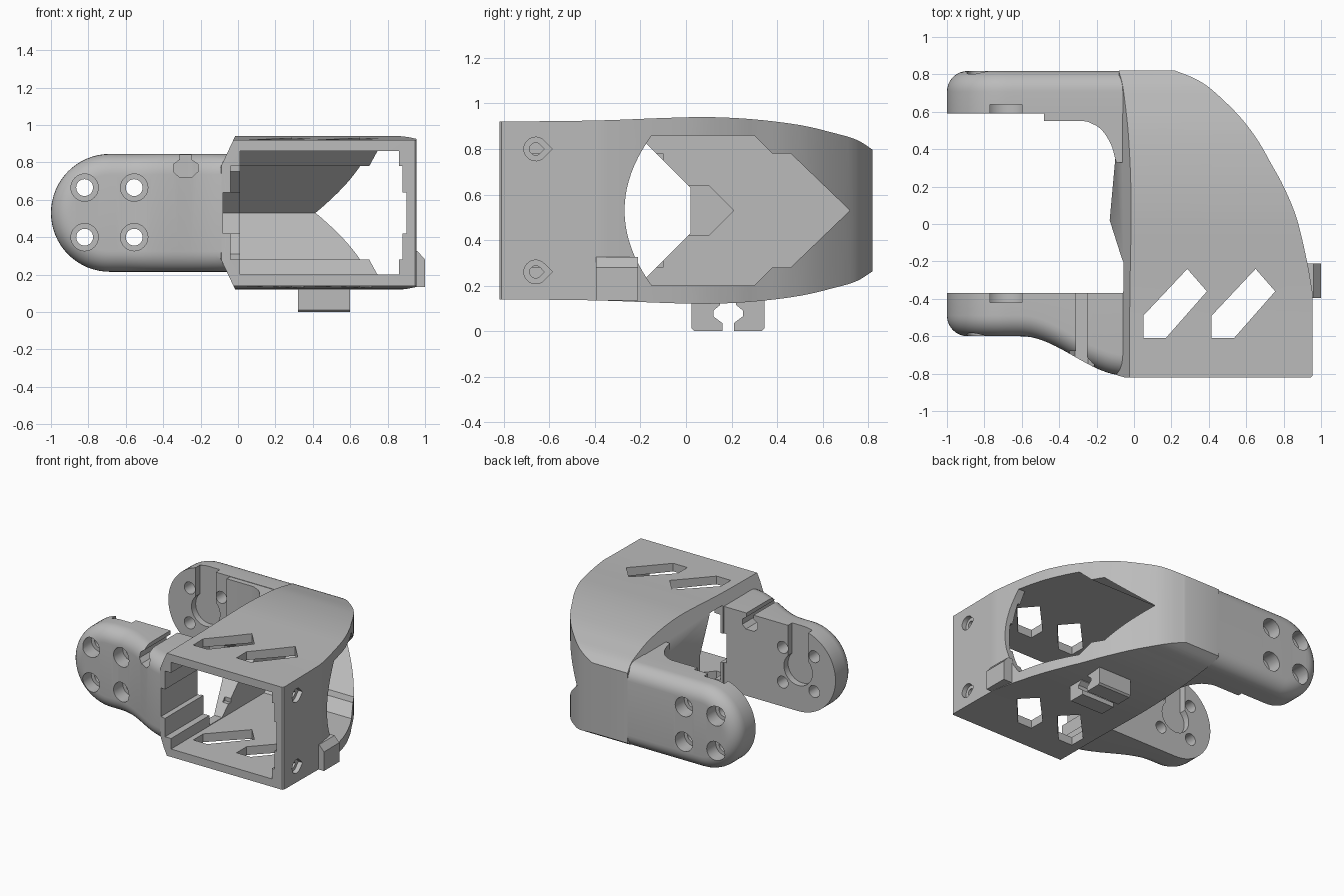
import bpy, bmesh, math
from mathutils import Vector

if "Cube" in bpy.data.objects:
    bpy.data.objects.remove(bpy.data.objects["Cube"])

MID = 0.53                      # height of the symmetry plane
HORN = -0.685                   # x of the pivot in the arms

grey = bpy.data.materials.new("plain_grey")
grey.use_nodes = True
grey.diffuse_color = (0.5, 0.5, 0.5, 1)
grey.node_tree.nodes["Principled BSDF"].inputs["Base Color"].default_value = (0.5, 0.5, 0.5, 1)


def finish(name, bm):
    bmesh.ops.recalc_face_normals(bm, faces=bm.faces)
    mesh = bpy.data.meshes.new(name)
    bm.to_mesh(mesh)
    bm.free()
    mesh.materials.append(grey)
    ob = bpy.data.objects.new(name, mesh)
    bpy.context.collection.objects.link(ob)
    return ob


def prism(name, pts, axis, lo, hi):
    """Extrude a flat outline along one axis."""
    put = {"x": lambda a, b, c: (c, a, b),
           "y": lambda a, b, c: (a, c, b),
           "z": lambda a, b, c: (a, b, c)}[axis]
    bm = bmesh.new()
    low = [bm.verts.new(put(a, b, lo)) for a, b in pts]
    high = [bm.verts.new(put(a, b, hi)) for a, b in pts]
    bm.faces.new(low)
    bm.faces.new(high)
    for i in range(len(pts)):
        j = (i + 1) % len(pts)
        bm.faces.new((low[i], low[j], high[j], high[i]))
    return finish(name, bm)


def rect(a0, a1, b0, b1):
    return [(a0, b0), (a1, b0), (a1, b1), (a0, b1)]


def circle(a, b, r, n=32):
    return [(a + r * math.cos(math.tau * i / n), b + r * math.sin(math.tau * i / n)) for i in range(n)]


def flip(pts):
    return [(a, 2 * MID - b) for a, b in pts]


def mirrored(pts):
    """Close an upper outline with its reflection below the middle."""
    return pts + [p for p in reversed(flip(pts)) if abs(p[1] - MID) > 1e-4]


def spline(pts, steps=5):
    """Smooth curve through the points."""
    p = [Vector(q) for q in pts]
    p = [2 * p[0] - p[1]] + p + [2 * p[-1] - p[-2]]
    out = []
    for a, b, c, d in zip(p, p[1:], p[2:], p[3:]):
        for i in range(steps):
            t = i / steps
            v = 0.5 * (2 * b + (c - a) * t + (2 * a - 5 * b + 4 * c - d) * t**2
                       + (3 * b - a - 3 * c + d) * t**3)
            out.append((v.x, v.y))
    return out + [tuple(pts[-1])]


def boolean(ob, tool, op="DIFFERENCE"):
    m = ob.modifiers.new("cut", "BOOLEAN")
    m.operation, m.solver, m.object = op, "EXACT", tool
    bpy.ops.object.select_all(action="DESELECT")
    ob.select_set(True)
    bpy.context.view_layer.objects.active = ob
    bpy.ops.object.modifier_apply(modifier=m.name)
    bpy.data.objects.remove(tool)


def arm(name, y_in, y_out, x_end, swell=0.0, radius=0.315, fillet=0.11):
    """Round-ended arm with a rolled outer rim that may swell toward the body."""
    side = 1 if y_out > y_in else -1
    straight = [HORN + (x_end - HORN) * i / 20 for i in range(1, 21)]
    levels = [(0, y_in)]
    for k in range(9):
        t = math.pi / 2 * k / 8
        levels.append((fillet * (1 - math.cos(t)), y_out - side * fillet * (1 - math.sin(t))))
    bm = bmesh.new()
    rings = []
    for inset, y in levels:
        r = radius - inset
        pts = [(x, -r) for x in reversed(straight)]
        pts += [(HORN - r * math.sin(math.pi * i / 32), -r * math.cos(math.pi * i / 32)) for i in range(33)]
        pts += [(x, r) for x in straight]
        ring = []
        for x, z in pts:
            t = min(max((x + 0.6) / 0.55, 0), 1)
            push = swell * t * t * (3 - 2 * t) if y != y_in else 0
            ring.append(bm.verts.new((x, y + side * push, MID + z)))
        rings.append(ring)
    n = len(rings[0])
    for a, b in zip(rings, rings[1:]):
        for i in range(n - 1):
            bm.faces.new((a[i], a[i + 1], b[i + 1], b[i]))
    bm.faces.new(rings[0])
    cap = rings[-1]
    for i in range(n // 2):
        quad = [cap[i], cap[i + 1], cap[n - 2 - i], cap[n - 1 - i]]
        bm.faces.new(list(dict.fromkeys(quad)))
    bm.faces.new([r[0] for r in rings] + [r[-1] for r in reversed(rings)])
    return finish(name, bm)


# Main housing: plan outline crossed with the crowned side outline
outer = spline([(0.955, -0.37), (0.925, -0.2), (0.87, 0.03), (0.8, 0.2), (0.74, 0.31),
                (0.66, 0.45), (0.56, 0.58), (0.42, 0.715), (0.33, 0.775), (0.22, 0.82)])
plan = [(-0.05, -0.82), (0.945, -0.82), (0.955, -0.81)] + outer
plan += [(-0.08, 0.82), (-0.1, 0.35), (-0.13, 0.02), (-0.06, -0.2), (-0.06, -0.39),
         (-0.1, -0.45), (-0.1, -0.78), (-0.088, -0.81)]
bracket = prism("bracket", plan, "z", 0, 1.2)
crown = spline([(-0.83, 0.92), (-0.4, 0.925), (-0.1, 0.936), (0.1, 0.94), (0.3, 0.93),
                (0.5, 0.905), (0.65, 0.87), (0.75, 0.84), (0.83, 0.79)])
boolean(bracket, prism("side_outline", mirrored(crown), "x", -0.5, 1.3), "INTERSECT")
slope = [(-0.14, 0.675), (0.0, 0.9725), (-0.3, 0.9725), (-0.3, 0.675)]
for pts in (slope, flip(slope)):
    boolean(bracket, prism("side_slope", pts, "y", -1, 1))

# Arms and the curved web behind the rear arm
boolean(bracket, arm("front_arm", -0.37, -0.6, -0.02, swell=0.21), "UNION")
boolean(bracket, arm("rear_arm", 0.59, 0.818, 0.19), "UNION")
web = [(-0.48, 0.65), (-0.48, 0.55), (-0.27, 0.55)]
web += spline([(-0.25, 0.548), (-0.18, 0.51), (-0.125, 0.43), (-0.095, 0.33)])
web += [(-0.02, 0.33), (-0.02, 0.65)]
boolean(bracket, prism("rear_web", web, "z", 0.218, 0.842), "UNION")

# Stepped chamber open to the front
steps = [(0.9, 0.64), (0.88, 0.64), (0.88, 0.78), (0.86, 0.78), (0.86, 0.86),
         (0.01, 0.86), (0.01, 0.78), (-0.04, 0.78), (-0.04, 0.64), (-0.08, 0.64)]
boolean(bracket, prism("chamber", mirrored(steps), "y", -1, -0.1))

# Wedge-ended chamber that breaks through the curved side
wedge = [(-0.27 + 0.12 * (i / 10) ** 2, MID + 0.33 * i / 10) for i in range(11)]
wedge += [(0.3, 0.86), (0.38, 0.78), (0.46, 0.78), (0.72, MID)]
boolean(bracket, prism("side_opening", mirrored(wedge), "x", 0.01, 1.3))

# Window between the arms and the pointed groove beyond it
window = [(-0.36, 0.855), (-0.205, 0.855), (0.02, 0.63)]
boolean(bracket, prism("window", mirrored(window), "x", -0.3, 0.05))
groove = [(-0.2, 0.64), (0.1, 0.64), (0.21, MID)]
boolean(bracket, prism("groove", mirrored(groove), "x", -0.08, 0.05))

# Slanted vents through roof and floor
for dx in (0, 0.365):
    vent = [(0.05, -0.61), (0.17, -0.61), (0.39, -0.36), (0.285, -0.24), (0.05, -0.49)]
    boolean(bracket, prism("vent", [(x + dx, y) for x, y in vent], "z", -0.2, 1.3))

# Teardrop screw holes in the side wall
for z in (0.26, 0.8):
    for r, x0 in ((0.027, 0.8), (0.052, 0.92)):
        drop = [(-0.66 + r * math.cos(a), z + r * math.sin(a))
                for a in (math.pi / 4 + 1.5 * math.pi * i / 20 for i in range(21))]
        drop.append((-0.66 + r * 1.414, z))
        boolean(bracket, prism("side_screw", drop, "x", x0, 1.2))

# Pivot pockets and counterbored holes in both arms
for lo, hi in ((0.5, 0.64), (-0.42, -0.3)):
    boolean(bracket, prism("pivot_pocket", circle(HORN, MID, 0.12), "y", lo, hi))
    boolean(bracket, prism("pivot_slot", rect(-0.77, -0.6, MID, 0.95), "y", lo, hi))
for x in (-0.82, -0.555):
    for z in (0.4, 0.665):
        boolean(bracket, prism("arm_hole", circle(x, z, 0.045), "y", -1, 1))
        boolean(bracket, prism("rear_bore", circle(x, z, 0.073), "y", 0.71, 1))
        boolean(bracket, prism("front_bore", circle(x, z, 0.073), "y", -1, -0.49))

# Cable keyhole across the front arm
keyhole = [(-0.31, 0.95), (-0.31, 0.815), (-0.345, 0.79), (-0.345, 0.75), (-0.315, 0.722)]
keyhole += [(-0.56 - x, z) for x, z in reversed(keyhole)]
boolean(bracket, prism("keyhole", keyhole, "y", -1, -0.3))

# Side tab
tab = prism("side_tab", [(0.92, 0.135), (1.0, 0.135), (1.0, 0.28), (0.96, 0.325), (0.92, 0.325)],
            "y", -0.395, -0.21)

# Pair of cable hooks under the floor
hook = [(0.025, 0.15), (0.025, 0.012), (0.037, 0), (0.16, 0), (0.16, 0.035), (0.12, 0.065),
        (0.12, 0.09), (0.15, 0.115), (0.15, 0.15)]
hooks = [prism("front_hook", hook, "x", 0.32, 0.6),
         prism("rear_hook", [(0.37 - y, z) for y, z in hook], "x", 0.32, 0.6)]

bpy.ops.object.select_all(action="DESELECT")
for ob in [bracket, tab] + hooks:
    ob.select_set(True)
bpy.context.view_layer.objects.active = bracket
bpy.ops.object.shade_smooth_by_angle(angle=math.radians(30))
